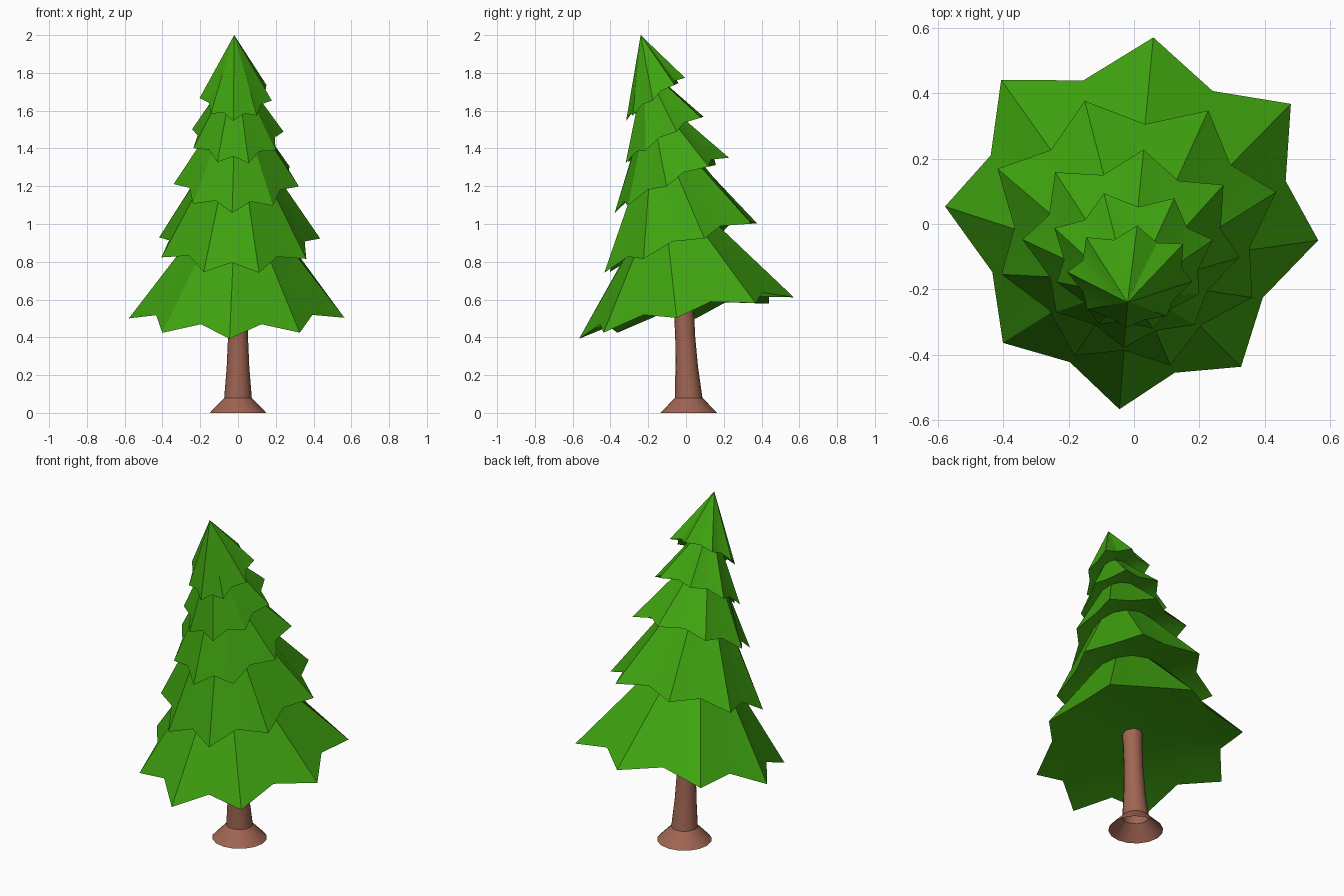
import bpy, bmesh, math
from mathutils import Vector

if "Cube" in bpy.data.objects:
    bpy.data.objects.remove(bpy.data.objects["Cube"])

N = 16
TURN = -5.2


def material(name, rgb):
    m = bpy.data.materials.new(name)
    m.diffuse_color = (*rgb, 1)
    m.use_nodes = True
    m.node_tree.nodes["Principled BSDF"].inputs["Base Color"].default_value = m.diffuse_color
    return m


green = material("needle green", (0.05, 0.37, 0.005))
brown = material("bark brown", (0.35, 0.13, 0.085))


def finish(name, bm, mat, angle):
    bmesh.ops.recalc_face_normals(bm, faces=bm.faces)
    me = bpy.data.meshes.new(name)
    bm.to_mesh(me)
    bm.free()
    me.materials.append(mat)
    ob = bpy.data.objects.new(name, me)
    bpy.context.collection.objects.link(ob)
    bpy.ops.object.select_all(action='DESELECT')
    ob.select_set(True)
    bpy.context.view_layer.objects.active = ob
    bpy.ops.object.shade_smooth_by_angle(angle=math.radians(angle))
    return ob


def bridge(bm, lo, hi):
    for k in range(N):
        j = (k + 1) % N
        bm.faces.new((lo[k], lo[j], hi[j], hi[k]))


# Tilted ring, wider at the back; a star ring alternates tips and raised valleys
def ring(bm, centre, radius, tilt, star=None):
    c = Vector(centre)
    t = math.radians(tilt)
    normal = Vector((0, -math.sin(t), math.cos(t)))
    verts = []
    for i in range(N):
        a = math.radians(TURN + i * 360 / N)
        r, lift = radius, 0
        if star is not None and i % 2 != star:
            r, lift = radius * 0.82, radius * 0.09
        x, y = r * math.cos(a), r * math.sin(a)
        x *= 1 + 0.14 * y / radius * (1 if star is not None else 0.5)
        p = Vector((x, y * math.cos(t) * 1.015, y * math.sin(t) + 0.02 * x))
        verts.append(bm.verts.new(c + p + normal * lift))
    return verts


# Foliage: star rims joined by narrow necks, tips shifted by half a step per tier
tiers = [  # centre y, centre z, radius, tilt
    (0.002, 0.502, 0.573, 11), (-0.028, 0.873, 0.44, 18.5), (-0.075, 1.205, 0.333, 26),
    (-0.113, 1.445, 0.25, 31.4), (-0.161, 1.66, 0.192, 36.5)]
necks = [  # centre y, centre z, radius
    (-0.078, 0.945, 0.23), (-0.112, 1.26, 0.195), (-0.146, 1.49, 0.144), (-0.184, 1.70, 0.088)]
bm = bmesh.new()
previous = None
for n, (y, z, r, tilt) in enumerate(tiers):
    x = -0.0025 * n
    rim = ring(bm, (x, y, z), r, tilt, n % 2)
    if n == 0:
        under = bm.verts.new((0, y - 0.02, z + 0.115))
        for k in range(N):
            bm.faces.new((rim[(k + 1) % N], rim[k], under))
    else:
        bridge(bm, previous, rim)
    if n < len(necks):
        ny, nz, nr = necks[n]
        previous = ring(bm, (x - 0.004, ny, nz), nr, tiers[n + 1][3])
        bridge(bm, rim, previous)
    else:
        tip = bm.verts.new((-0.02, -0.24, 2.0))
        for k in range(N):
            bm.faces.new((rim[k], rim[(k + 1) % N], tip))
finish("foliage", bm, green, 25)

# Trunk with flared foot, open at the bottom: (height, radius, y offset)
bm = bmesh.new()
rings = []
for z, r, y in [(0, 0.15, 0.015), (0.08, 0.073, 0.014), (0.24, 0.06, 0.004),
                (0.40, 0.053, -0.004), (0.54, 0.053, -0.011), (0.64, 0.058, -0.016)]:
    rings.append([bm.verts.new((r * math.cos(2 * math.pi * k / N),
                                y + r * math.sin(2 * math.pi * k / N), z)) for k in range(N)])
for lo, hi in zip(rings, rings[1:]):
    bridge(bm, lo, hi)
finish("trunk", bm, brown, 28)
